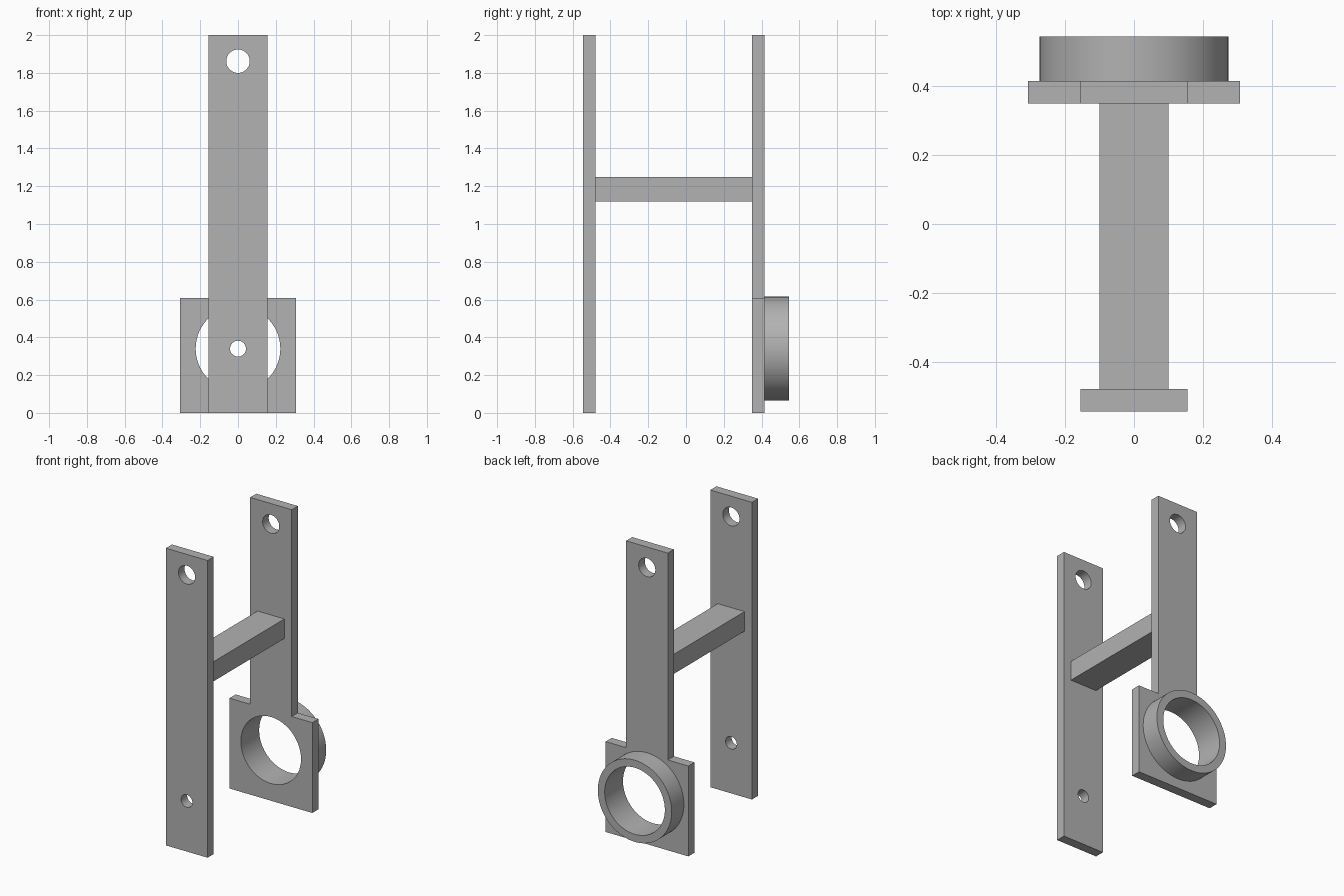
import bpy, bmesh, math

cube = bpy.data.objects.get("Cube")
if cube:
    bpy.data.objects.remove(cube, do_unlink=True)

grey = bpy.data.materials.new("plain grey")
grey.use_nodes = True
grey.diffuse_color = (0.445, 0.445, 0.445, 1)
grey.node_tree.nodes["Principled BSDF"].inputs["Base Color"].default_value = grey.diffuse_color


def circle(radius, z, sides=96):
    return [(radius * math.cos(a), z + radius * math.sin(a))
            for a in (2 * math.pi * i / sides for i in range(sides))]


def rectangle(half_width, z0, z1):
    return [(-half_width, z0), (half_width, z0), (half_width, z1), (-half_width, z1)]


def prism(name, outline, y0, y1):
    """Extrude an x-z outline from y0 to y1."""
    bm = bmesh.new()
    face = bm.faces.new([bm.verts.new((x, y0, z)) for x, z in outline])
    new = bmesh.ops.extrude_face_region(bm, geom=[face])["geom"]
    moved = [v for v in new if isinstance(v, bmesh.types.BMVert)]
    bmesh.ops.translate(bm, vec=(0, y1 - y0, 0), verts=moved)
    bmesh.ops.recalc_face_normals(bm, faces=bm.faces)
    mesh = bpy.data.meshes.new(name)
    bm.to_mesh(mesh)
    bm.free()
    mesh.materials.append(grey)
    obj = bpy.data.objects.new(name, mesh)
    bpy.context.collection.objects.link(obj)
    return obj


def select_only(obj):
    bpy.ops.object.select_all(action='DESELECT')
    obj.select_set(True)
    bpy.context.view_layer.objects.active = obj


def drill(obj, radius, z):
    """Cut a round hole through the part along y."""
    cutter = prism("hole_cutter", circle(radius, z), -1, 1)
    cutter.hide_render = True
    mod = obj.modifiers.new("hole", 'BOOLEAN')
    mod.operation = 'DIFFERENCE'
    mod.solver = 'EXACT'
    mod.object = cutter
    select_only(obj)
    bpy.ops.object.modifier_apply(modifier=mod.name)
    bpy.data.objects.remove(cutter, do_unlink=True)


STRIP, FOOT, FOOT_TOP = 0.155, 0.308, 0.608
HOLE_Z, BORE_Z, BORE = 1.862, 0.34, 0.224

# Front strip with a hole at each end
front_plate = prism("front_plate", rectangle(STRIP, 0, 2), -0.545, -0.48)
drill(front_plate, 0.062, HOLE_Z)
drill(front_plate, 0.042, BORE_Z)

# Rear strip widening into a square foot
right_half = [(FOOT, 0), (FOOT, FOOT_TOP), (STRIP, FOOT_TOP), (STRIP, 2)]
outline = right_half + [(-x, z) for x, z in reversed(right_half)]
rear_plate = prism("rear_plate", outline, 0.35, 0.415)
drill(rear_plate, 0.062, HOLE_Z)
drill(rear_plate, BORE, BORE_Z)

# Collar behind the foot
collar = prism("collar", circle(0.275, BORE_Z), 0.415, 0.545)
drill(collar, BORE, BORE_Z)

# Bar joining the strips
cross_bar = prism("cross_bar", rectangle(0.1, 1.118, 1.25), -0.48, 0.35)

for part in (front_plate, rear_plate, collar):
    select_only(part)
    bpy.ops.object.shade_smooth_by_angle(angle=math.radians(30))
